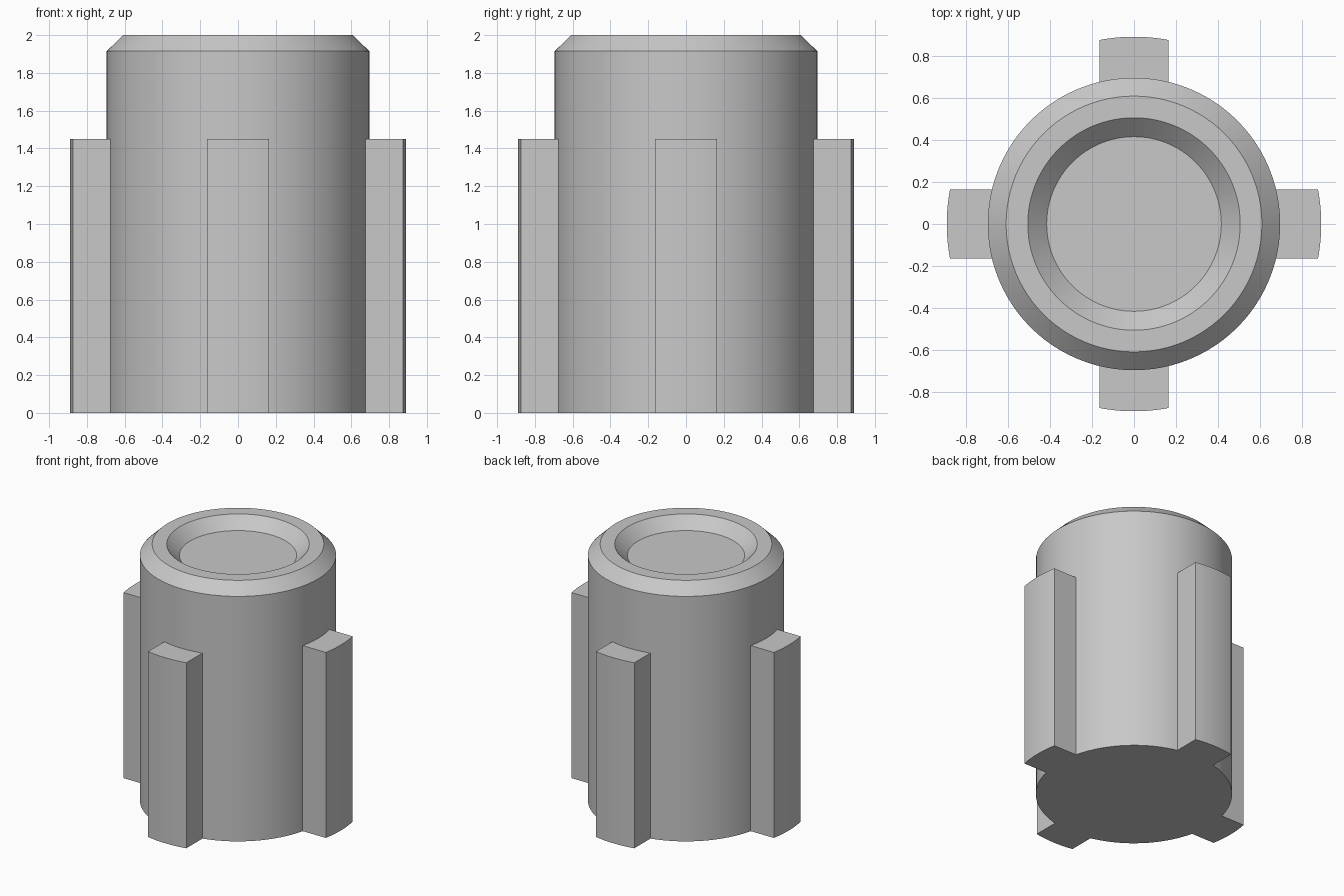
import bpy, bmesh
from math import radians, cos, sin, asin, pi

if "Cube" in bpy.data.objects:
    bpy.data.objects.remove(bpy.data.objects["Cube"])

BODY_R, RIB_R = 0.695, 0.89
RIB_HALF, RIB_TOP = 0.165, 1.45
SIDES = 96

grey = bpy.data.materials.new("plain_grey")
grey.use_nodes = True
grey.diffuse_color = (0.58, 0.58, 0.58, 1)
grey.node_tree.nodes["Principled BSDF"].inputs["Base Color"].default_value = grey.diffuse_color


def finish(name, bm):
    bmesh.ops.recalc_face_normals(bm, faces=bm.faces)
    mesh = bpy.data.meshes.new(name)
    bm.to_mesh(mesh)
    bm.free()
    mesh.materials.append(grey)
    obj = bpy.data.objects.new(name, mesh)
    bpy.context.collection.objects.link(obj)
    bpy.ops.object.select_all(action="DESELECT")
    obj.select_set(True)
    bpy.context.view_layer.objects.active = obj
    bpy.ops.object.shade_smooth_by_angle(angle=radians(30))
    return obj


def lathe(name, profile):
    """Turn (radius, height) points around z and cap both ends."""
    bm = bmesh.new()
    rings = [[bm.verts.new((r * cos(2 * pi * i / SIDES), r * sin(2 * pi * i / SIDES), z))
              for i in range(SIDES)] for r, z in profile]
    for low, high in zip(rings, rings[1:]):
        for i in range(SIDES):
            j = (i + 1) % SIDES
            bm.faces.new((low[i], low[j], high[j], high[i]))
    bm.faces.new(rings[0][::-1])
    bm.faces.new(rings[-1])
    return finish(name, bm)


def rib(name, turn):
    """Upright rib with a curved outer face, seated just inside the body wall."""
    def arc(radius, steps=10):
        half = asin(RIB_HALF / radius)
        angles = [turn - half + 2 * half * i / steps for i in range(steps + 1)]
        return [(radius * cos(a), radius * sin(a), 0) for a in angles]

    bm = bmesh.new()
    outline = arc(RIB_R) + arc(BODY_R - 0.004)[::-1]
    base = bm.faces.new([bm.verts.new(p) for p in outline])
    top = bmesh.ops.extrude_face_region(bm, geom=[base], use_keep_orig=True)["geom"]
    bmesh.ops.translate(bm, vec=(0, 0, RIB_TOP),
                        verts=[g for g in top if isinstance(g, bmesh.types.BMVert)])
    return finish(name, bm)


# Round body with chamfered rim and shallow dished top
lathe("body", [(BODY_R, 0), (BODY_R, 1.915), (0.608, 2),
               (0.505, 2), (0.415, 1.912)])

# Four ribs at quarter turns
for i, side in enumerate(("left", "back", "right", "front")):
    rib(side + "_rib", i * pi / 2)
